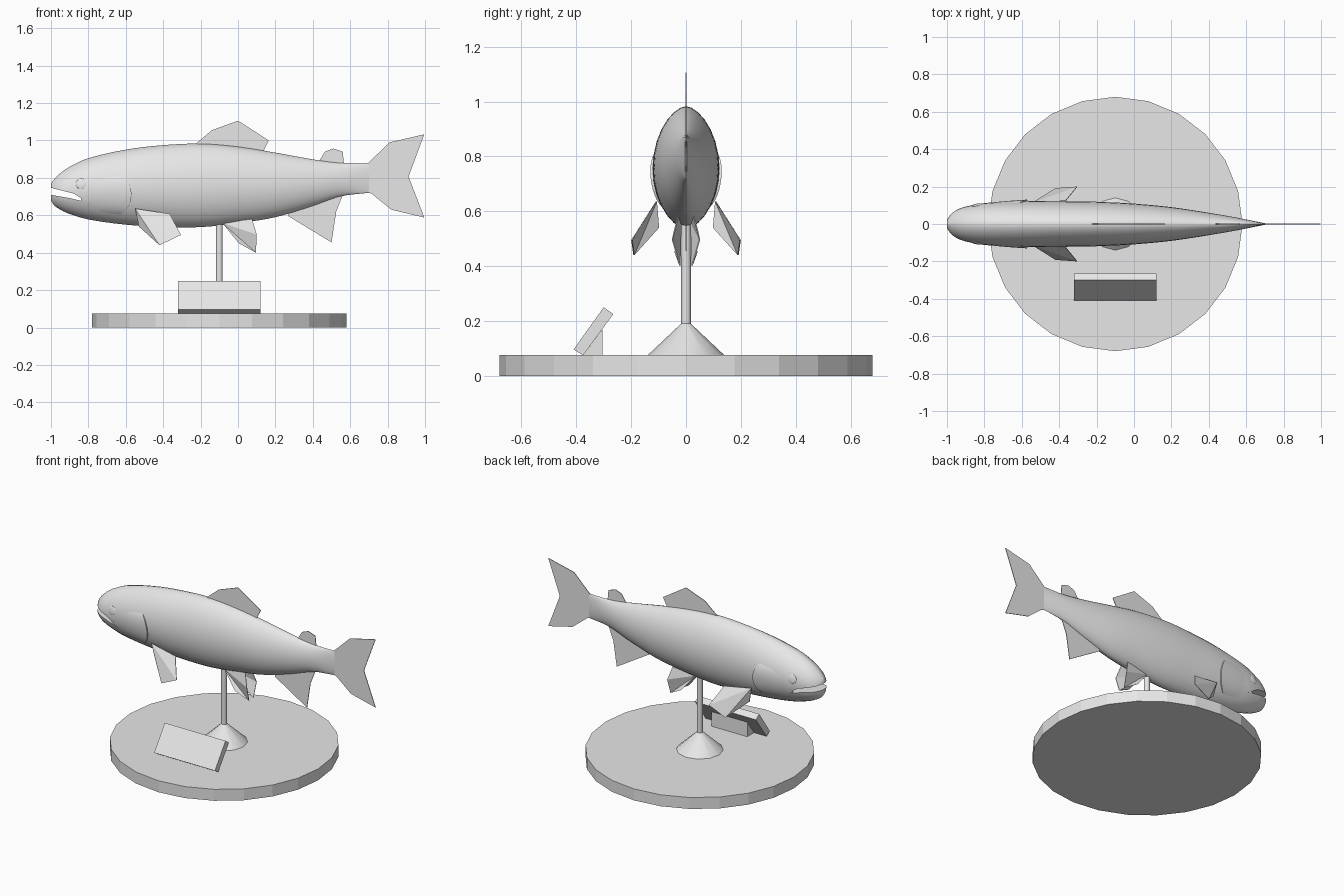
import bpy, bmesh, math

if "Cube" in bpy.data.objects:
    bpy.data.objects.remove(bpy.data.objects["Cube"])

grey = bpy.data.materials.new("plain_grey")
grey.diffuse_color = (0.8, 0.8, 0.8, 1)
grey.use_nodes = True
grey.node_tree.nodes["Principled BSDF"].inputs["Base Color"].default_value = grey.diffuse_color


def make(name, verts, faces, smooth=None):
    me = bpy.data.meshes.new(name)
    bm = bmesh.new()
    vs = [bm.verts.new(v) for v in verts]
    for f in faces:
        bm.faces.new([vs[i] for i in f])
    bmesh.ops.recalc_face_normals(bm, faces=bm.faces)
    bm.to_mesh(me)
    bm.free()
    me.materials.append(grey)
    ob = bpy.data.objects.new(name, me)
    bpy.context.collection.objects.link(ob)
    if smooth:
        shade(ob, smooth)
    return ob


def shade(ob, angle):
    bpy.ops.object.select_all(action='DESELECT')
    ob.select_set(True)
    bpy.context.view_layer.objects.active = ob
    bpy.ops.object.shade_smooth_by_angle(angle=math.radians(angle))


def prism(name, outline, to3d, a, b):
    """Extrude a 2D outline from a to b; to3d(p, depth) places it."""
    n = len(outline)
    verts = [to3d(p, a) for p in outline] + [to3d(p, b) for p in outline]
    faces = [range(n), range(n, 2 * n)]
    faces += [(i, (i + 1) % n, (i + 1) % n + n, i + n) for i in range(n)]
    return make(name, verts, faces)


def along_x(p, d):
    return (d, p[0], p[1])


def along_y(p, d):
    return (p[0], d, p[1])


def cone(name, sides, r1, r2, z1, z2, smooth=None):
    bpy.ops.mesh.primitive_cone_add(vertices=sides, radius1=r1, radius2=r2, depth=z2 - z1,
                                    location=(-0.1, 0, (z1 + z2) / 2))
    ob = bpy.context.object
    ob.name = name
    ob.data.materials.append(grey)
    if smooth:
        shade(ob, smooth)


# Stand
cone("base", 24, 0.68, 0.68, 0, 0.075)
cone("stand_foot", 12, 0.14, 0.018, 0.075, 0.19, 40)
cone("stand_rod", 12, 0.018, 0.018, 0.18, 0.58, 40)

# Tilted plaque and its wedge support
prism("plaque", [(-0.41, 0.096), (-0.375, 0.075), (-0.265, 0.225), (-0.30, 0.25)],
      along_x, -0.32, 0.12)
prism("plaque_support", [(-0.375, 0.075), (-0.305, 0.075), (-0.305, 0.17)],
      along_x, -0.23, 0.03)

# Body stations: x, top z, bottom z, half width
STATIONS = [
    (-1.0, .77, .68, .022), (-.985, .79, .655, .048), (-.95, .825, .63, .075),
    (-.9, .86, .607, .093), (-.8, .905, .578, .112), (-.6, .951, .55, .122),
    (-.4, .975, .538, .122), (-.2, .983, .537, .119), (0, .967, .558, .109),
    (.2, .935, .59, .09), (.4, .899, .65, .06), (.55, .88, .702, .034), (.7, .88, .72, .004)]


def section(x):
    """Smooth interpolation between stations."""
    S = STATIONS
    i = max(k for k in range(len(S) - 1) if S[k][0] <= x + 1e-9)
    a, b = S[i], S[i + 1]
    p, q = S[max(i - 1, 0)], S[min(i + 2, len(S) - 1)]
    d = b[0] - a[0]
    t = (x - a[0]) / d
    out = []
    for k in (1, 2, 3):
        m0 = (b[k] - p[k]) / (b[0] - p[0]) * d
        m1 = (q[k] - a[k]) / (q[0] - a[0]) * d
        out.append((2*t**3 - 3*t*t + 1) * a[k] + (t**3 - 2*t*t + t) * m0
                   + (3*t*t - 2*t**3) * b[k] + (t**3 - t*t) * m1)
    return out


def skin(x, t):
    """Point on the body at length x and angle t, pointed at back and belly."""
    top, bot, w = section(x)
    c = math.cos(t)
    return (x, math.copysign(w * abs(c) ** 1.2, c), (top + bot) / 2 + (top - bot) / 2 * math.sin(t))


# Body
ROWS, SIDES = 44, 28
verts = [skin(-1 + 1.7 * (r / ROWS) ** 1.5, 2 * math.pi * s / SIDES)
         for r in range(ROWS + 1) for s in range(SIDES)]
faces = [(r * SIDES + s, r * SIDES + (s + 1) % SIDES,
          (r + 1) * SIDES + (s + 1) % SIDES, (r + 1) * SIDES + s)
         for r in range(ROWS) for s in range(SIDES)]
faces += [range(SIDES), range(ROWS * SIDES, (ROWS + 1) * SIDES)]
body = make("body", verts, faces)

# Open mouth
mouth = prism("mouth_cutter", [(-1.05, .762), (-.98, .742), (-.88, .717), (-.80, .668),
                               (-.90, .692), (-1.05, .718)], along_y, -0.3, 0.3)
mod = body.modifiers.new("mouth", 'BOOLEAN')
mod.object = mouth
mod.operation = 'DIFFERENCE'
mod.solver = 'EXACT'
bpy.context.view_layer.objects.active = body
bpy.ops.object.modifier_apply(modifier=mod.name)
bpy.data.objects.remove(mouth)
shade(body, 40)

# Raised gill covers and eyes
U, V = 10, 12
for side, label in ((1, "left"), (-1, "right")):
    verts = []
    for i in range(U + 2):
        u = min(i / U, 1)
        for j in range(V + 1):
            v = j / V
            t = -0.9 + 1.3 * v
            edge = -0.57 - 0.05 * ((t + 0.2) / 0.6) ** 2
            x, y, z = skin(-0.84 + (edge + 0.84) * u, t)
            y += -0.012 if i > U else -0.004 + 0.012 * u * (1 - abs(2 * v - 1) ** 4)
            verts.append((x, side * y, z))
    quads = []
    for i in range(U + 1):
        for j in range(V):
            a = i * (V + 1) + j
            q = (a, a + 1, a + V + 2, a + V + 1)
            quads.append(q)
    make("gill_cover_" + label, verts, quads, 35)

    x, y, z = skin(-0.84, 0.2)
    bpy.ops.mesh.primitive_uv_sphere_add(segments=16, ring_count=8, radius=1,
                                         location=(x, side * (y - 0.003), z))
    eye = bpy.context.object
    eye.name = "eye_" + label
    eye.scale = (0.028, 0.007, 0.028)
    eye.rotation_euler = (side * 0.15, 0, side * 0.15)
    eye.data.materials.append(grey)
    shade(eye, 60)

# Centre fins
T = 0.002
prism("back_fin", [(-.24, .97), (-.14, 1.055), (0, 1.106), (.165, 1.0), (.13, .93)], along_y, -T, T)
prism("small_back_fin", [(.43, .885), (.465, .94), (.51, .957), (.56, .94), (.567, .87)], along_y, -T, T)
prism("tail_fin", [(.69, .875), (.71, .893), (.81, .99), (.996, 1.033), (.912, .807), (.996, .588),
                   (.82, .63), (.715, .715), (.69, .725)], along_y, -T, T)
prism("rear_belly_fin", [(.27, .615), (.27, .595), (.5, .455), (.525, .62), (.565, .72)], along_y, -T, T)

# Paired fins
PAIRS = {
    "chest_fin": [(-.55, .108, .636), (-.53, .10, .54), (-.42, .19, .44),
                  (-.305, .198, .495), (-.365, .125, .608)],
    "belly_fin": [(-.085, .018, .56), (.005, .04, .45), (.096, .022, .40),
                  (.10, .05, .497), (.075, .03, .58)]}
for name, pts in PAIRS.items():
    n = len(pts)
    for side, label in ((1, "left"), (-1, "right")):
        vs = [(x, side * (y + d), z) for d in (-T, T) for x, y, z in pts]
        fs = [(0, k, k + 1) for k in range(1, n - 1)]
        fs += [(n, n + k, n + k + 1) for k in range(1, n - 1)]
        fs += [(k, (k + 1) % n, (k + 1) % n + n, k + n) for k in range(n)]
        make(name + "_" + label, vs, fs)
